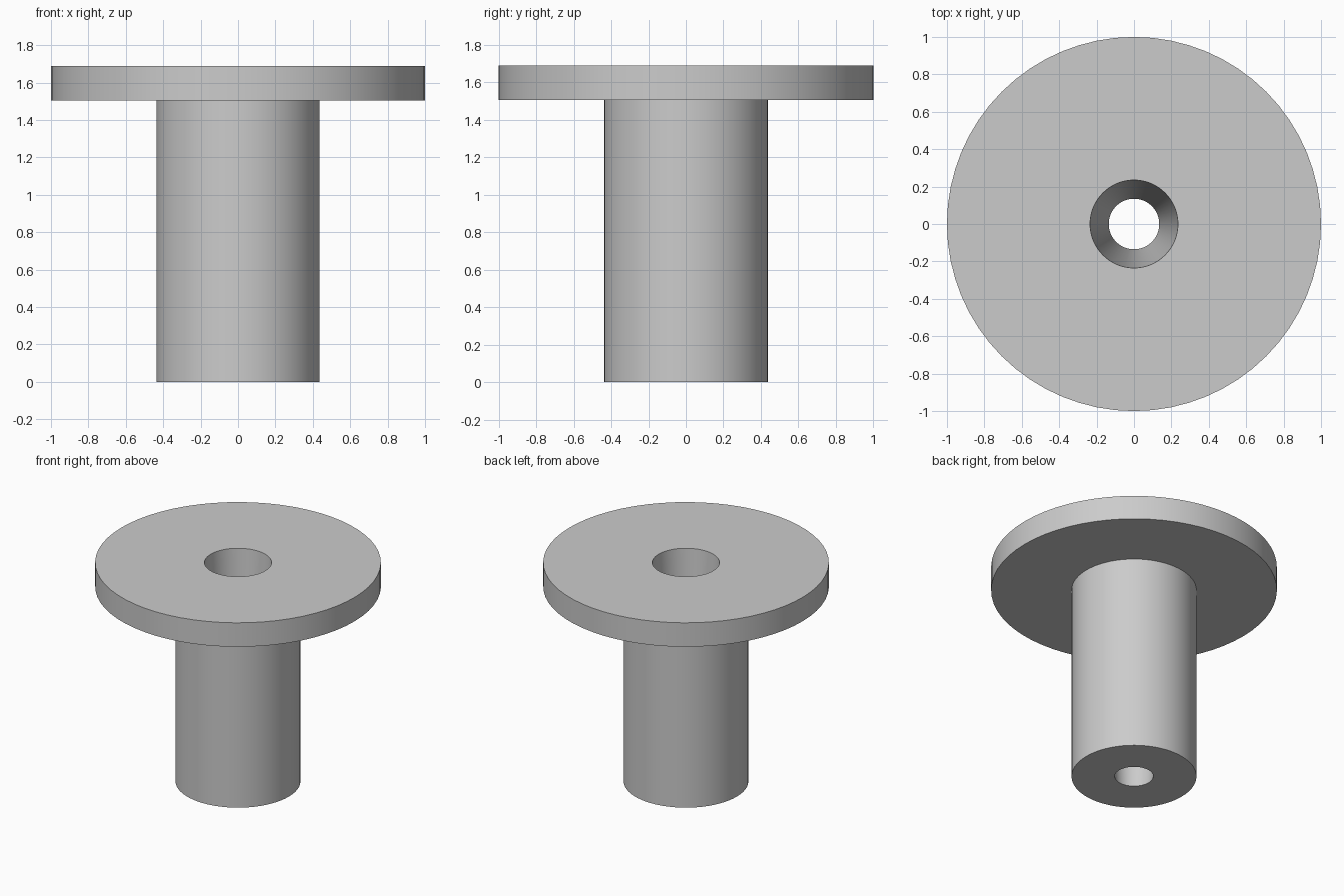
import bpy, bmesh, math
from mathutils import Matrix, Vector

cube = bpy.data.objects.get("Cube")
if cube:
    bpy.data.objects.remove(cube, do_unlink=True)

SIDES = 64
HEIGHT = 1.69
FLANGE_BOTTOM = 1.505

# Plain grey material
grey = bpy.data.materials.new("light_grey")
grey.use_nodes = True
colour = (0.6, 0.6, 0.6, 1)
grey.diffuse_color = colour
grey.node_tree.nodes["Principled BSDF"].inputs["Base Color"].default_value = colour


def lathe(name, profile):
    """Spin a closed (radius, height) profile around the z axis."""
    bm = bmesh.new()
    verts = [bm.verts.new((r, 0, z)) for r, z in profile]
    edges = [bm.edges.new((v, verts[(i + 1) % len(verts)])) for i, v in enumerate(verts)]
    bmesh.ops.spin(bm, geom=verts + edges, cent=(0, 0, 0), axis=(0, 0, 1),
                   angle=math.tau, steps=SIDES, use_merge=True)
    bmesh.ops.remove_doubles(bm, verts=bm.verts, dist=0.0001)
    bmesh.ops.recalc_face_normals(bm, faces=bm.faces)
    mesh = bpy.data.meshes.new(name)
    bm.to_mesh(mesh)
    bm.free()
    mesh.materials.append(grey)
    obj = bpy.data.objects.new(name, mesh)
    bpy.context.collection.objects.link(obj)
    bpy.ops.object.select_all(action='DESELECT')
    obj.select_set(True)
    bpy.context.view_layer.objects.active = obj
    bpy.ops.object.shade_smooth_by_angle(angle=math.radians(30))
    return obj


# Sleeve with a wide flange on top and a tapered bore right through
lathe("flanged_sleeve", [
    (0.135, 0), (0.437, 0),
    (0.437, FLANGE_BOTTOM), (1, FLANGE_BOTTOM),
    (1, HEIGHT), (0.235, HEIGHT),
])
